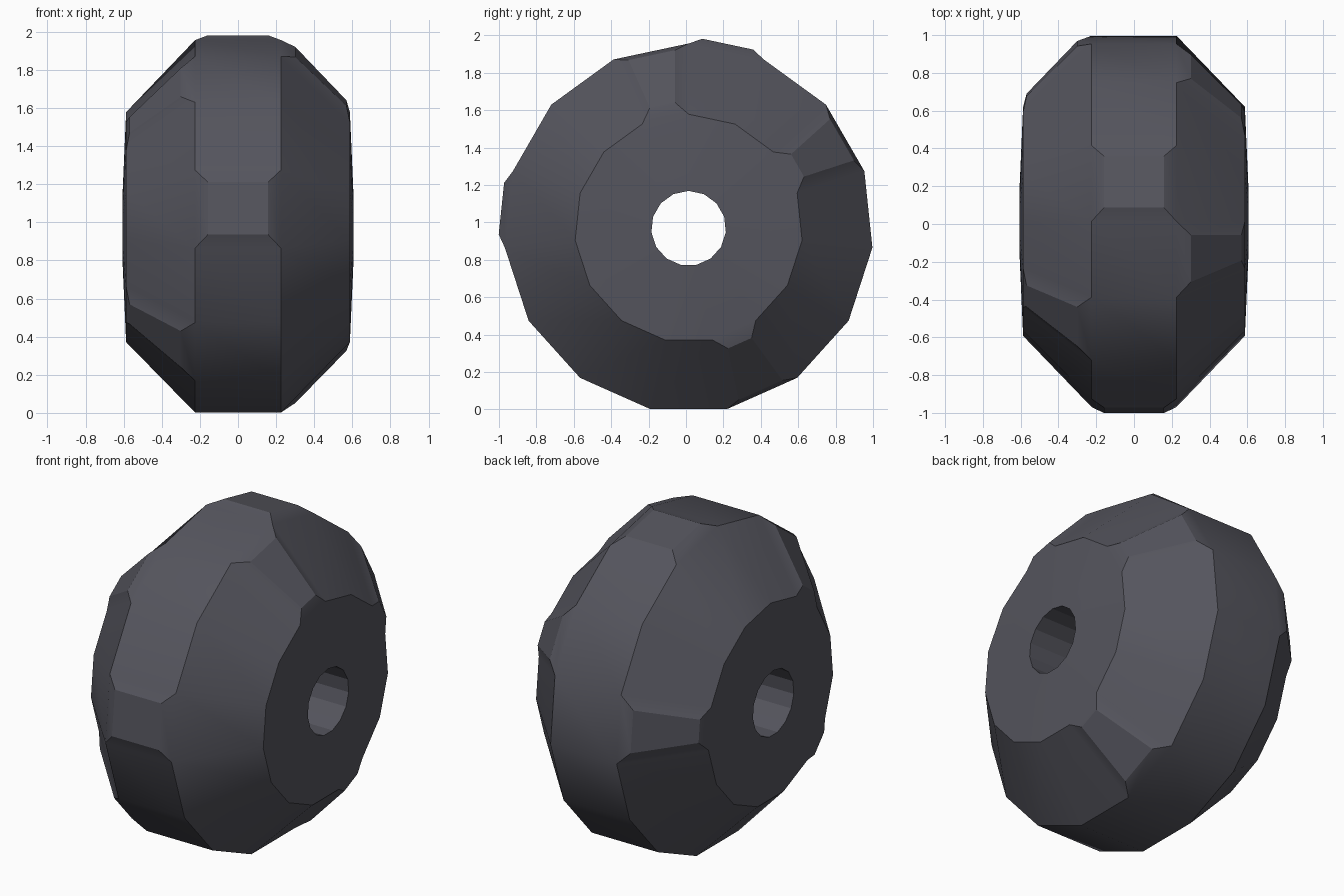
import bpy, bmesh, math

if "Cube" in bpy.data.objects:
    bpy.data.objects.remove(bpy.data.objects["Cube"])

SIDES = 15
STEP = 360 / SIDES
CY, CZ = 0.014, 0.968

# Closed cross-section (x, radius): left hub, left wall, tread, right wall, right hub
PROFILE = [(-0.605, 0.2), (-0.587, 0.61), (-0.225, 0.988),
           (0.225, 0.988), (0.587, 0.61), (0.605, 0.2)]
LEFT_WALL, TREAD, RIGHT_WALL, HOLE = 1, 2, 3, 5

# Raised blocks: band -> mid-angle of each raised facet
BLOCKS = {LEFT_WALL: (6, 126, 222), TREAD: (78, 174), RIGHT_WALL: (30, 102, 294)}

bm = bmesh.new()

# Wheel body: revolve the cross-section about the x axis
rings = []
for i in range(SIDES):
    a = math.radians(-78 + i * STEP)
    rings.append([bm.verts.new((x, CY + r * math.cos(a), CZ + r * math.sin(a)))
                  for x, r in PROFILE])
facets = {}
n = len(PROFILE)
for i in range(SIDES):
    p, q = rings[i], rings[(i + 1) % SIDES]
    mid = round(-78 + (i + 0.5) * STEP) % 360
    for j in range(n):
        k = (j + 1) % n
        f = bm.faces.new((p[j], p[k], q[k], q[j]))
        f.smooth = True
        facets[j, mid] = f
bmesh.ops.recalc_face_normals(bm, faces=bm.faces[:])

# Raised tread blocks: inset facets pushed outwards
raised = [facets[band, m] for band, mids in BLOCKS.items() for m in mids]
bmesh.ops.inset_individual(bm, faces=raised, thickness=0.067, depth=0.04,
                           use_even_offset=True)

mesh = bpy.data.meshes.new("wheel")
bm.to_mesh(mesh)
bm.free()
wheel = bpy.data.objects.new("wheel", mesh)
bpy.context.collection.objects.link(wheel)

# Dark rubber colour
rubber = bpy.data.materials.new("dark_rubber")
rubber.diffuse_color = (0.09, 0.09, 0.11, 1)
rubber.use_nodes = True
rubber.node_tree.nodes["Principled BSDF"].inputs["Base Color"].default_value = rubber.diffuse_color
mesh.materials.append(rubber)

# Smooth round the bands, sharp between them; flat faces inside the axle hole
bpy.context.view_layer.objects.active = wheel
wheel.select_set(True)
bpy.ops.object.shade_smooth_by_angle(angle=math.radians(30))
for poly in mesh.polygons:
    if math.hypot(poly.center.y - CY, poly.center.z - CZ) < 0.25:
        poly.use_smooth = False
